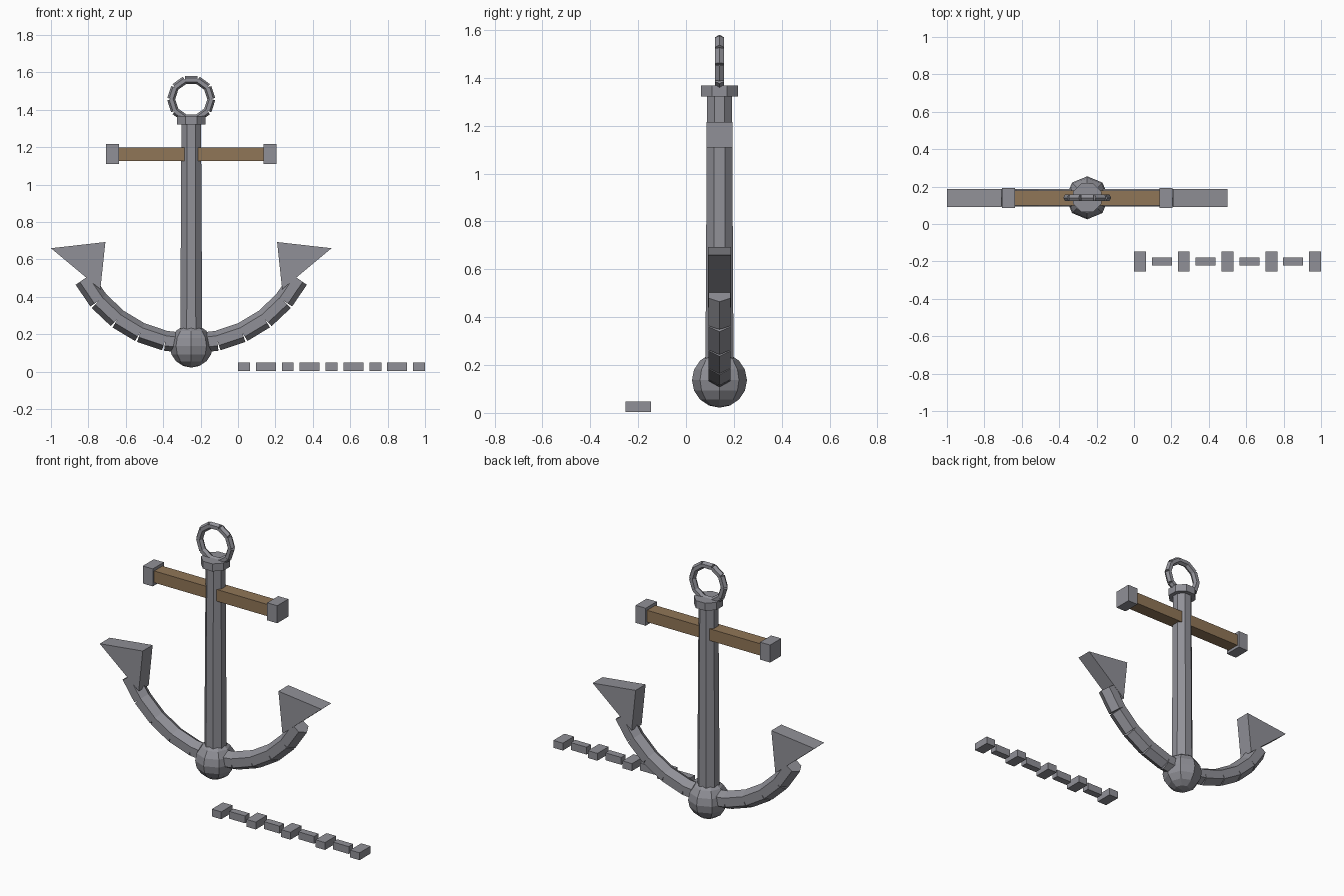
import bpy, bmesh, math
from mathutils import Vector, Matrix

if "Cube" in bpy.data.objects:
    bpy.data.objects.remove(bpy.data.objects["Cube"])

CX, CY = -0.25, 0.14          # anchor axis


def material(name, rgb):
    m = bpy.data.materials.new(name)
    m.diffuse_color = (*rgb, 1)
    m.use_nodes = True
    m.node_tree.nodes["Principled BSDF"].inputs["Base Color"].default_value = m.diffuse_color
    return m


IRON = material("iron_grey", (0.28, 0.28, 0.31))
WOOD = material("wood_brown", (0.28, 0.18, 0.095))


def finish(name, bm, mat):
    bmesh.ops.recalc_face_normals(bm, faces=bm.faces)
    me = bpy.data.meshes.new(name)
    bm.to_mesh(me)
    bm.free()
    me.materials.append(mat)
    ob = bpy.data.objects.new(name, me)
    bpy.context.collection.objects.link(ob)
    return ob


def add_box(bm, c, s):
    bmesh.ops.create_cube(bm, size=1, matrix=Matrix.Translation(c) @ Matrix.Diagonal((*s, 1)))


def add_rod(bm, a, b, r1, r2, sides, turn=0.0):
    """Straight prism from a to b (in the xz plane); turn spins the section."""
    a, b = Vector(a), Vector(b)
    d = (b - a).normalized()
    u = Vector((0, 1, 0))
    v = d.cross(u)
    rot = Matrix((u, v, d)).transposed().to_4x4()
    m = Matrix.Translation((a + b) / 2) @ rot @ Matrix.Rotation(turn, 4, 'Z')
    bmesh.ops.create_cone(bm, cap_ends=True, segments=sides, radius1=r1, radius2=r2,
                          depth=(b - a).length, matrix=m)


def hex_path(bm, cz, radius, angles, r):
    """Separate straight hexagonal segments along an arc, corners toward +-y."""
    pts = [(CX + radius * math.sin(t), CY, cz - radius * math.cos(t)) for t in angles]
    for a, b in zip(pts, pts[1:]):
        add_rod(bm, a, b, r, r, 6)


# Shank and its top collar, flat sides facing front
bm = bmesh.new()
add_rod(bm, (CX, CY, 0.13), (CX, CY, 1.34), 0.064, 0.0565, 8, math.pi / 8)
finish("shank", bm, IRON)
bm = bmesh.new()
add_rod(bm, (CX, CY, 1.322), (CX, CY, 1.368), 0.083, 0.083, 8, math.pi / 8)
finish("shank_collar", bm, IRON)

# Crown ball
bm = bmesh.new()
bmesh.ops.create_uvsphere(bm, u_segments=8, v_segments=8, radius=0.115,
                          matrix=Matrix.Translation((CX, CY, 0.137)))
finish("crown_ball", bm, IRON)

# Ring of ten segments, flat one at top
bm = bmesh.new()
hex_path(bm, 1.457, 0.108, [math.radians(18 + 36 * i) for i in range(11)], 0.021)
finish("ring", bm, IRON)

# Curved arms, five segments each side
bm = bmesh.new()
hex_path(bm, 0.80, 0.65, [math.radians(12.4 * i) for i in range(-5, 6)], 0.0535)
finish("arms", bm, IRON)

# Wooden stock with iron end caps
bm = bmesh.new()
add_box(bm, (CX, CY, 1.163), (0.80, 0.08, 0.072))
finish("stock", bm, WOOD)
for side, label in ((-1, "left"), (1, "right")):
    bm = bmesh.new()
    add_box(bm, (CX + side * 0.421, CY, 1.163), (0.068, 0.107, 0.107))
    finish("stock_cap_" + label, bm, IRON)

    # Triangular fluke
    bm = bmesh.new()
    tri = [(0.75, 0.66), (0.459, 0.693), (0.486, 0.44)]
    face = bm.faces.new([bm.verts.new((CX + side * x, CY - 0.048, z)) for x, z in tri])
    ext = bmesh.ops.extrude_face_region(bm, geom=[face])["geom"]
    bmesh.ops.translate(bm, vec=(0, 0.096, 0),
                        verts=[g for g in ext if isinstance(g, bmesh.types.BMVert)])
    # keep the starting face as the closing cap
    if not face.is_valid or len(bm.faces) < 5:
        bmesh.ops.holes_fill(bm, edges=bm.edges[:])
    finish("fluke_" + label, bm, IRON)

# Chain on the ground: alternating wide and narrow links
bm = bmesh.new()
for i in range(9):
    size = (0.064, 0.107, 0.045) if i % 2 == 0 else (0.107, 0.043, 0.045)
    add_box(bm, (0.032 + 0.117 * i, -0.2, 0.0265), size)
bmesh.ops.translate(bm, verts=bm.verts, vec=(0, 0, -0.001))
finish("chain", bm, IRON)
